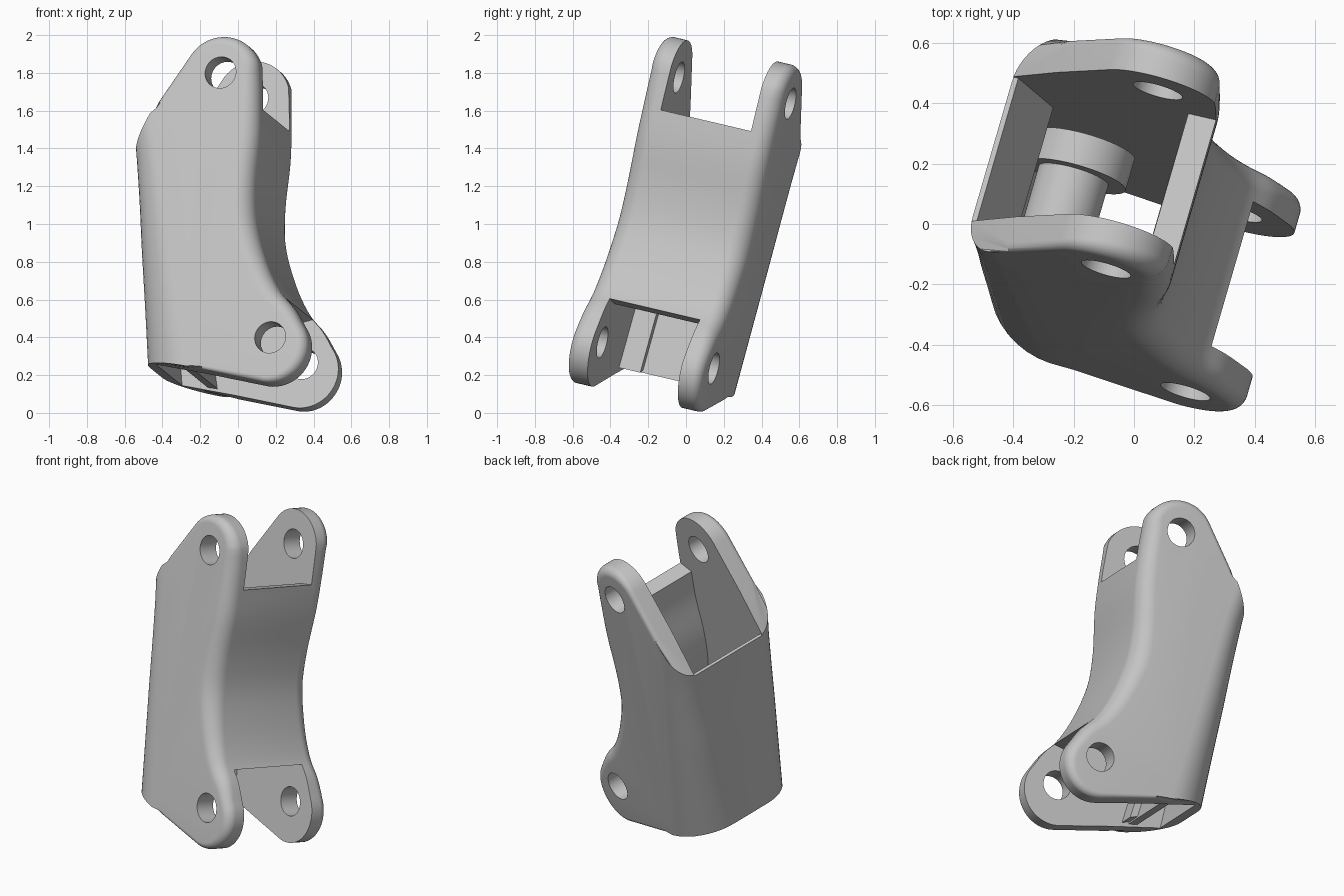
import bpy, bmesh, math
from mathutils import Vector

cube = bpy.data.objects.get("Cube")
if cube:
    bpy.data.objects.remove(cube, do_unlink=True)

# Tilted working frame: across the profile, along the link, along the pins
ORIGIN = Vector((0.17, -0.555, 0.40))
PIN = Vector((0.272, 0.937, -0.22)).normalized()
LONG = Vector((-0.179, 0.267, 0.947))
LONG = (LONG - PIN * LONG.dot(PIN)).normalized()
ACROSS = PIN.cross(LONG)
WIDTH, PLATE = 0.75, 0.12

grey = bpy.data.materials.new("plain grey")
grey.use_nodes = True
grey.diffuse_color = (0.55, 0.55, 0.55, 1)
grey.node_tree.nodes["Principled BSDF"].inputs["Base Color"].default_value = grey.diffuse_color


def place(u, v, t):
    return ORIGIN + ACROSS * u + LONG * v + PIN * t


def curve(pts, steps=5):
    """Smooth open curve through the points."""
    p = [Vector(q) for q in pts]
    p = [p[0] * 2 - p[1]] + p + [p[-1] * 2 - p[-2]]
    out = []
    for a, b, c, d in zip(p, p[1:], p[2:], p[3:]):
        for i in range(steps):
            s = i / steps
            out.append((b * 2 + (c - a) * s + (a * 2 - b * 5 + c * 4 - d) * s * s
                        + (b * 3 - a - c * 3 + d) * s ** 3) / 2)
    return out + [p[-2]]


def arc(u, v, r, start, end, steps=20):
    angles = [math.radians(start + (end - start) * i / steps) for i in range(steps + 1)]
    return [Vector((u + r * math.cos(a), v + r * math.sin(a))) for a in angles]


def loft(name, loops):
    """Closed solid through matching rings of points."""
    bm = bmesh.new()
    rings = [[bm.verts.new(p) for p in loop] for loop in loops]
    n = len(rings[0])
    for a, b in zip(rings, rings[1:]):
        for i in range(n):
            j = (i + 1) % n
            bm.faces.new((a[i], a[j], b[j], b[i]))
    bm.faces.new(rings[0])
    bm.faces.new(rings[-1])
    bmesh.ops.recalc_face_normals(bm, faces=bm.faces)
    mesh = bpy.data.meshes.new(name)
    bm.to_mesh(mesh)
    bm.free()
    mesh.materials.append(grey)
    obj = bpy.data.objects.new(name, mesh)
    bpy.context.collection.objects.link(obj)
    return obj


def prism(name, profile, t0, t1):
    return loft(name, [[place(p[0], p[1], t) for p in profile] for t in (t0, t1)])


def activate(obj):
    bpy.ops.object.select_all(action='DESELECT')
    obj.select_set(True)
    bpy.context.view_layer.objects.active = obj


def cut(obj, cutter):
    cutter.hide_render = True
    mod = obj.modifiers.new("cut", 'BOOLEAN')
    mod.operation, mod.solver, mod.object = 'DIFFERENCE', 'EXACT', cutter
    activate(obj)
    bpy.ops.object.modifier_apply(modifier=mod.name)
    bpy.data.objects.remove(cutter, do_unlink=True)


# Side outline, counter-clockwise, each run with its edge rounding at start, middle and end
lobe = arc(-0.01, -0.04, 0.2, -112, 22)
waist = curve([lobe[-1], (0.138, 0.148), (0.078, 0.263), (0.037, 0.43), (0.022, 0.648),
               (0.055, 0.853), (0.128, 1.1), (0.17, 1.3), (0.195, 1.45)])[1:]
back = curve([(-0.557, 1.21), (-0.597, 0.93), (-0.638, 0.68), (-0.685, 0.37), (-0.732, 0.075)])
runs = [(lobe, 0.03, 0.05, 0.06), (waist, 0.06, 0.11, 0.08),
        (arc(0, 1.483, 0.202, 4, 137), 0.07, 0.05, 0.03),
        ([Vector((-0.365, 1.415))], 0.03, 0.03, 0.03),
        (back, 0.14, 0.19, 0.25),
        ([Vector((-0.4, -0.075))], 0.02, 0.02, 0.02)]
outline, rounding = [], []
for pts, r0, r1, r2 in runs:
    outline += pts
    for i in range(len(pts)):
        s = 2 * i / max(1, len(pts) - 1)
        rounding.append(r0 + (r1 - r0) * s if s < 1 else r1 + (r2 - r1) * (s - 1))
n = len(outline)

# Inward directions; the back edge slides level, and along the cut edges at its two corners
inward = []
for i in range(n):
    d = (outline[(i + 1) % n] - outline[i - 1]).normalized()
    inward.append(Vector((-d.y, d.x)))
first = n - 1 - len(back)
inward[first] = Vector((1, 1.08))
for k in range(1, len(back)):
    inward[first + k] = Vector((1, -0.45 * (k / (len(back) - 1)) ** 2))

# Link body with rounded rims on both outer faces
front_rim, back_rim = [], []
for k in range(11):
    a = math.pi / 2 * k / 10
    near, far = [], []
    for p, r, inn in zip(outline, rounding, inward):
        q = p + inn * r * (1 - math.sin(a))
        t = r * (1 - math.cos(a))
        near.append(place(q.x, q.y, t))
        far.append(place(q.x, q.y, WIDTH - t))
    front_rim.append(near)
    back_rim.append(far)
body = loft("link_body", front_rim + back_rim[::-1])

# Hollow between the side plates, leaving a front web and a thin back wall
inner_web = curve([(0.065, 1.26), (0.03, 1.08), (-0.04, 0.853), (-0.07, 0.648),
                   (-0.05, 0.43), (-0.02, 0.22)])
hollow = [(-0.9, 1.205), (-0.9, 1.9), (0.5, 1.9), (0.5, 1.26)] + inner_web + [
    (0.5, 0.22), (0.5, -0.5), (-0.66, -0.5), (-0.665, 0.05), (-0.59, 0.72),
    (-0.475, 0.9), (-0.54, 1.205)]
cut(body, prism("hollow_cutter", hollow, PLATE, WIDTH - PLATE))

# Pin holes at both ends
for v in (0, 1.483):
    cut(body, prism("hole_cutter", arc(0, v, 0.085, 0, 350, 35), -0.2, WIDTH + 0.2))

# Inner wall with its guide rib, leaving a slot behind
wall = prism("inner_wall", [(-0.53, 0.0), (-0.48, -0.02), (-0.46, 0.45), (-0.5, 0.47)],
             PLATE - 0.02, WIDTH - PLATE + 0.02)
rib = prism("guide_rib", [(-0.49, 0.0), (-0.44, -0.03), (-0.42, 0.42), (-0.47, 0.44)],
            PLATE - 0.02, 0.24)

# Inner spool and flange
spool = prism("inner_spool", arc(-0.42, 0.6, 0.12, 0, 350, 35), PLATE - 0.02, 0.5)
flange = prism("spool_flange", arc(-0.41, 0.6, 0.17, 0, 350, 35), 0.49, 0.6)

for obj in (body, wall, rib, spool, flange):
    activate(obj)
    bpy.ops.object.shade_smooth_by_angle(angle=math.radians(32))
